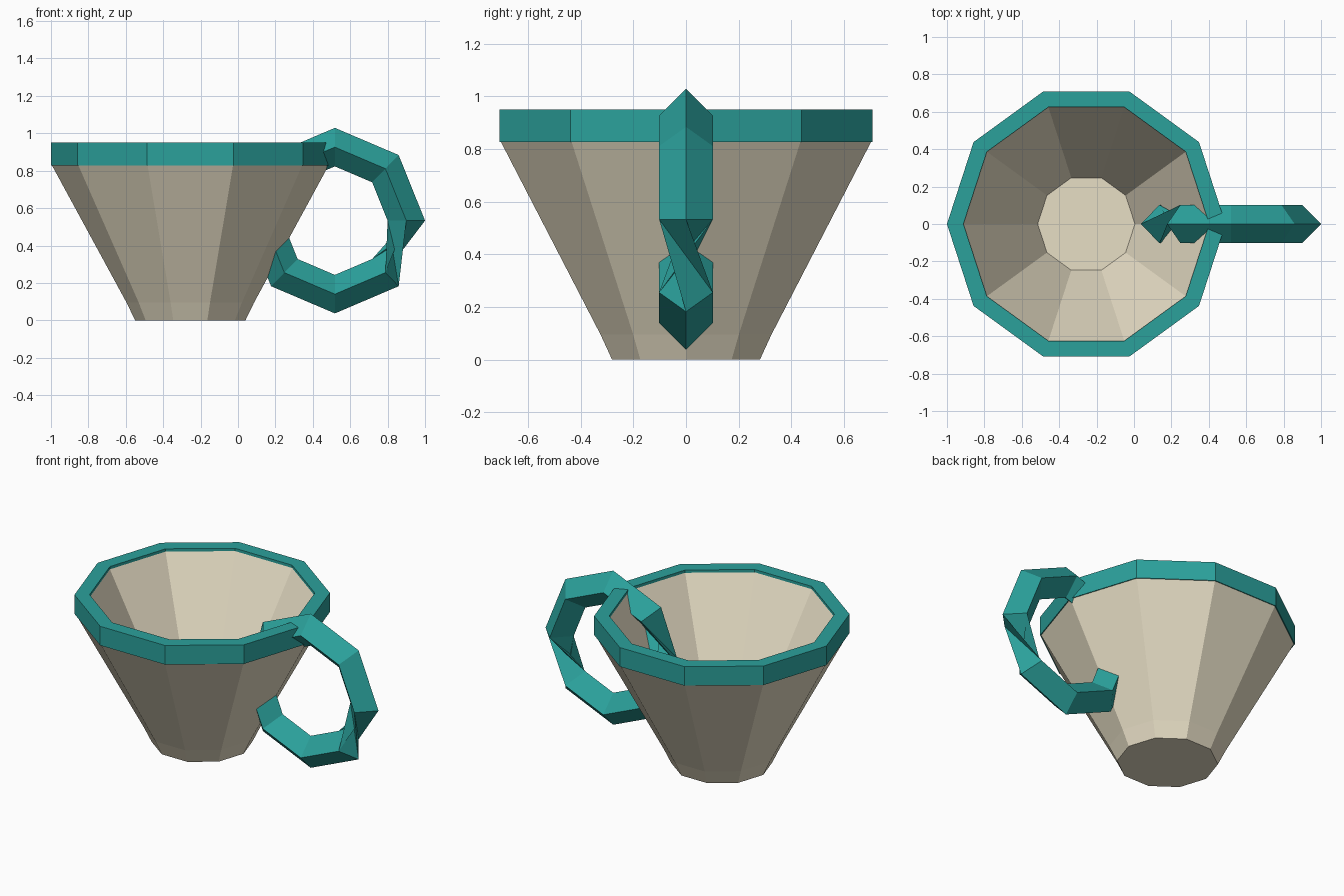
import bpy, bmesh, math

if "Cube" in bpy.data.objects:
    bpy.data.objects.remove(bpy.data.objects["Cube"])

CUP_X = -0.255   # cup axis
SIDES = 10


def material(name, rgb):
    m = bpy.data.materials.new(name)
    m.diffuse_color = (*rgb, 1.0)
    m.use_nodes = True
    m.node_tree.nodes["Principled BSDF"].inputs["Base Color"].default_value = m.diffuse_color
    return m


def finish(name, bm, *mats):
    bmesh.ops.recalc_face_normals(bm, faces=bm.faces[:])
    me = bpy.data.meshes.new(name)
    bm.to_mesh(me)
    bm.free()
    for m in mats:
        me.materials.append(m)
    ob = bpy.data.objects.new(name, me)
    bpy.context.collection.objects.link(ob)
    return ob


clay = material("warm_beige", (0.82, 0.75, 0.575))
teal = material("teal", (0.024, 0.355, 0.33))

# Cup: outer wall, rim band, inner wall, floor; bands 2 to 5 are the teal rim
profile = [(0.295, 0), (0.341, 0.095), (0.739, 0.827), (0.745, 0.827),
           (0.745, 0.95), (0.657, 0.95), (0.657, 0.932), (0.26, 0.19)]
bm = bmesh.new()
rings = [[bm.verts.new((CUP_X + r * math.cos(2 * math.pi * i / SIDES),
                        r * math.sin(2 * math.pi * i / SIDES), z))
          for i in range(SIDES)] for r, z in profile]
bm.faces.new(rings[0])
bm.faces.new(rings[-1])
for n, (a, b) in enumerate(zip(rings, rings[1:])):
    for i in range(SIDES):
        j = (i + 1) % SIDES
        f = bm.faces.new((a[i], a[j], b[j], b[i]))
        f.material_index = 1 if 2 <= n <= 5 else 0
finish("cup", bm, clay, teal)

# Handle: eight-segment ring with a diamond section, twisted a quarter turn twice
bm = bmesh.new()
rings = []
for s in range(8):
    a = -s * math.pi / 4
    rings.append([bm.verts.new((0.518 + 0.972 * r * math.cos(a), y,
                                0.533 + r * math.sin(a)))
                  for r, y in ((0.496, 0), (0.393, 0.102), (0.29, 0), (0.393, -0.102))])
for s in range(8):
    p, q = rings[s], rings[(s + 1) % 8]
    for k in range(4):
        j = (k + 1) % 4
        if s in (0, 4):   # twisted segments, folded inward along the long diagonal
            bm.faces.new((p[k], p[j], q[(k + 2) % 4]))
            bm.faces.new((p[k], q[(k + 2) % 4], q[j]))
        else:
            bm.faces.new((p[k], p[j], q[j], q[k]))
finish("handle", bm, teal)
